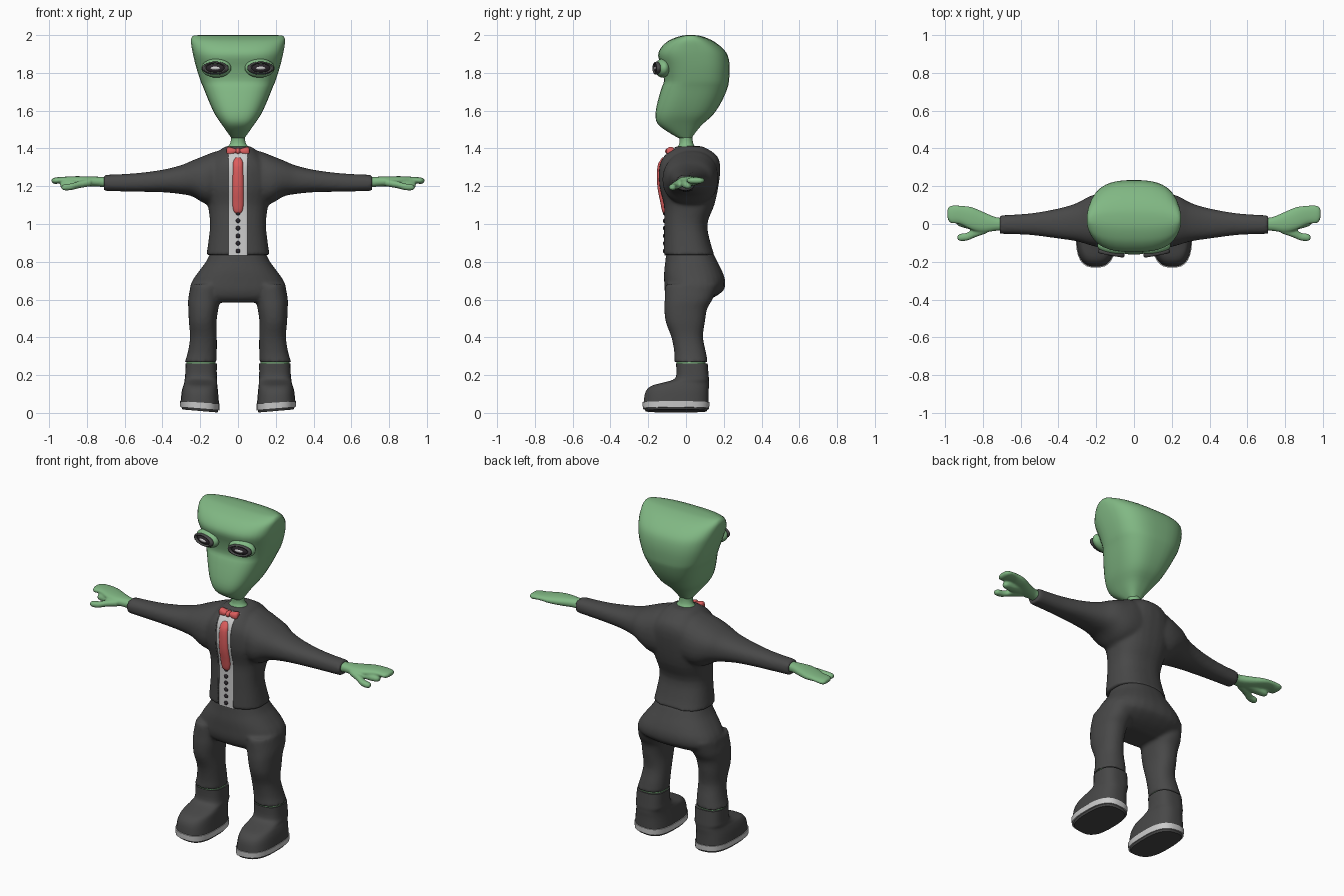
import bpy, bmesh, math
from mathutils import Vector, Matrix


def material(name, rgb):
    m = bpy.data.materials.new(name)
    m.diffuse_color = (*rgb, 1)
    return m


GREEN = material("green_skin", (0.22, 0.48, 0.23))
DARK = material("dark_cloth", (0.065, 0.065, 0.065))
BLACK = material("black", (0.025, 0.02, 0.025))
RED = material("red_cloth", (0.72, 0.11, 0.11))


def catmull(rings, steps):
    """Smoothly interpolate between neighbouring section rows."""
    out = []
    for i in range(len(rings) - 1):
        p0, p1, p2, p3 = (rings[max(0, min(len(rings) - 1, i + k))] for k in (-1, 0, 1, 2))
        for s in range(steps):
            t = s / steps
            out.append([0.5 * (2 * b + (c - a) * t + (2 * a - 5 * b + 4 * c - d) * t * t
                               + (3 * b - a - 3 * c + d) * t ** 3)
                        for a, b, c, d in zip(p0, p1, p2, p3)])
    return out + [rings[-1]]


def loft(bm, rings, axis="z", n=2.3, steps=3, segs=28, flip=1):
    """Superellipse sections. Row: position, a-min, a-max, b-min, b-max (or position, a-half, b-min, b-max)."""
    rings = [r if len(r) == 5 else (r[0], -r[1], r[1], r[2], r[3]) for r in rings]
    loops = []
    for t, a0, a1, b0, b1 in catmull(rings, steps):
        loop = []
        for k in range(segs):
            w = 2 * math.pi * (k + 0.5) / segs
            c, s = math.cos(w), math.sin(w)
            a = (a0 + a1) / 2 + (a1 - a0) / 2 * math.copysign(abs(c) ** (2 / n), c)
            b = (b0 + b1) / 2 + (b1 - b0) / 2 * math.copysign(abs(s) ** (2 / n), s)
            x, y, z = (a, b, t) if axis == "z" else (t, a, b)
            loop.append(bm.verts.new((x * flip, y, z)))
        loops.append(loop)
    for p, q in zip(loops, loops[1:]):
        for k in range(segs):
            j = (k + 1) % segs
            bm.faces.new((p[k], p[j], q[j], q[k]))
    bm.faces.new(loops[0])
    bm.faces.new(loops[-1])


def finish(name, bm, mat=None, mirror=False, angle=50):
    bmesh.ops.recalc_face_normals(bm, faces=bm.faces)
    me = bpy.data.meshes.new(name)
    bm.to_mesh(me)
    bm.free()
    ob = bpy.data.objects.new(name, me)
    bpy.context.collection.objects.link(ob)
    if mat:
        me.materials.append(mat)
    bpy.ops.object.select_all(action="DESELECT")
    ob.select_set(True)
    bpy.context.view_layer.objects.active = ob
    bpy.ops.object.shade_smooth_by_angle(angle=math.radians(angle))
    if mirror:
        ob.modifiers.new("mirror", "MIRROR")
    return ob


def part(name, rings, mat=None, mirror=False, shear=0, **kw):
    bm = bmesh.new()
    loft(bm, rings, **kw)
    for v in bm.verts:
        v.co.z += shear * (v.co.x - 0.2) * max(0, 1 - v.co.z / 0.2)
    return finish(name, bm, mat, mirror)


def ball(name, loc, size, mat=None, mirror=False, turn=0):
    bm = bmesh.new()
    bmesh.ops.create_uvsphere(bm, u_segments=24, v_segments=14, radius=1, matrix=Matrix.Translation(loc)
                              @ Matrix.Rotation(turn, 4, "Z") @ Matrix.Diagonal((*size, 1)))
    return finish(name, bm, mat, mirror)


def blend(ob, voxel=0.01, smooth=5):
    """Fuse overlapping lofts into one soft skin."""
    r = ob.modifiers.new("fuse", "REMESH")
    r.mode, r.voxel_size, r.use_smooth_shade = "VOXEL", voxel, True
    s = ob.modifiers.new("soften", "SMOOTH")
    s.factor, s.iterations = 0.5, smooth


# Head and neck
part("head", [(1.455, .035, -.04, .03), (1.49, .06, -.10, .055), (1.53, .088, -.15, .09),
              (1.58, .122, -.162, .145), (1.65, .155, -.15, .19), (1.72, .183, -.13, .22),
              (1.76, .2, -.117, .228), (1.83, .222, -.13, .232), (1.89, .237, -.148, .222),
              (1.93, .245, -.135, .195), (1.965, .25, -.10, .15), (1.985, .247, -.06, .11),
              (1.997, .235, -.02, .07), (2.0, .2, .01, .04)], GREEN, n=2.8, segs=36)
part("neck", [(1.36, .08, -.075, .08), (1.4, .062, -.05, .055), (1.43, .04, -.035, .037),
              (1.48, .038, -.04, .035)], GREEN, n=2)

# Eyes: raised socket, dark rim, eyeball
EYE, TURN = Vector((.115, -.125, 1.825)), .18
ball("eye_socket", EYE, (.08, .038, .05), GREEN, True, TURN)
bm = bmesh.new()
rim = []
for i in range(32):
    u = 2 * math.pi * i / 32
    for j in range(8):
        v = 2 * math.pi * j / 8
        r = 1 + .2 * math.cos(v)
        rim.append(bm.verts.new((.06 * r * math.cos(u), .012 * math.sin(v), .029 * r * math.sin(u))))
for i in range(32):
    for j in range(8):
        a, b = i * 8, (i + 1) % 32 * 8
        bm.faces.new([rim[k] for k in (a + j, b + j, b + (j + 1) % 8, a + (j + 1) % 8)])
bm.transform(Matrix.Translation(EYE + Vector((.005, -.03, 0))) @ Matrix.Rotation(TURN, 4, "Z"))
finish("eye_rim", bm, DARK, True)
ball("eyeball", EYE + Vector((.005, -.024, 0)), (.055, .018, .026), BLACK, True, TURN)
ball("eye_glint", EYE + Vector((.005, -.034, 0)), (.03, .011, .011), None, True, TURN)

# Jacket: body and both sleeves fused, with an open front
bm = bmesh.new()
loft(bm, [(.835, .168, -.122, .152), (.9, .158, -.12, .13), (1.0, .148, -.119, .113),
          (1.1, .16, -.12, .15), (1.2, .185, -.143, .172), (1.3, .17, -.145, .182),
          (1.36, .125, -.122, .165), (1.4, .085, -.07, .11), (1.412, .06, -.045, .08)], n=2.5)
for side in (1, -1):
    loft(bm, [(0, -.09, .16, 1.1, 1.38), (.1, -.11, .17, 1.1, 1.388), (.17, -.125, .165, 1.105, 1.365),
              (.24, -.11, .145, 1.145, 1.337), (.3, -.092, .112, 1.158, 1.312),
              (.4, -.077, .082, 1.168, 1.287), (.55, -.058, .056, 1.171, 1.268),
              (.71, -.052, .046, 1.175, 1.26)], axis="x", flip=side)
jacket = finish("jacket", bm, DARK)
blend(jacket)
cutter = part("front_opening_cutter", [(.78, .05, -.3, -.06), (1.48, .05, -.3, -.06)], n=30, steps=1)
cutter.hide_render = True
cutter.hide_viewport = True
cut = jacket.modifiers.new("open_front", "BOOLEAN")
cut.operation, cut.object, cut.solver = "DIFFERENCE", cutter, "EXACT"

# Shirt, buttons, tie and bow
part("shirt_front", [(.832, .052, -.114, -.03), (.9, .052, -.113, -.03), (1.0, .052, -.112, -.03),
                     (1.1, .052, -.114, -.03), (1.2, .052, -.136, -.03), (1.3, .052, -.138, -.03),
                     (1.36, .055, -.113, -.03), (1.395, .06, -.072, -.03)], n=10)
for z in (.857, .898, .937, .978, 1.017, 1.058):
    ball("shirt_button", (0, -.114, z), (.012, .008, .012), BLACK)
part("tie", [(1.055, .01, -.118, -.1), (1.07, .024, -.127, -.1), (1.12, .03, -.137, -.1),
             (1.2, .03, -.152, -.11), (1.3, .028, -.152, -.11), (1.335, .025, -.138, -.1),
             (1.352, .012, -.125, -.1)], RED)
part("bow_tie", [(-.06, -.095, -.07, 1.37, 1.4), (-.052, -.102, -.06, 1.36, 1.408),
                 (-.03, -.105, -.06, 1.366, 1.404), (0, -.098, -.065, 1.375, 1.396),
                 (.03, -.105, -.06, 1.366, 1.404), (.052, -.102, -.06, 1.36, 1.408),
                 (.06, -.095, -.07, 1.37, 1.4)], RED, axis="x")
ball("bow_knot", (0, -.085, 1.385), (.015, .026, .018), RED)

# Hands: palm with fingers, index finger and thumb fused
bm = bmesh.new()
for side in (1, -1):
    loft(bm, [(.68, -.035, .033, 1.19, 1.248), (.73, -.036, .036, 1.197, 1.25),
              (.8, -.045, .065, 1.2, 1.252), (.86, -.03, .09, 1.208, 1.253), (.92, .0, .097, 1.217, 1.25),
              (.97, .005, .097, 1.212, 1.246), (.987, .03, .08, 1.222, 1.238)], axis="x", flip=side)
    loft(bm, [(.78, -.05, .0, 1.2, 1.24), (.84, -.07, -.015, 1.19, 1.228), (.88, -.087, -.045, 1.18, 1.215),
              (.92, -.09, -.052, 1.178, 1.21), (.935, -.08, -.062, 1.186, 1.202)], axis="x", flip=side)
    loft(bm, [(.8, -.04, .03, 1.2, 1.235), (.88, -.025, .03, 1.19, 1.23), (.925, -.012, .03, 1.187, 1.222),
              (.94, .0, .02, 1.195, 1.212)], axis="x", flip=side)
blend(finish("hands", bm, GREEN), .006, 3)

# Trousers: hips and both legs fused
bm = bmesh.new()
loft(bm, [(.85, .146, -.105, .143), (.8, .17, -.11, .167), (.75, .207, -.116, .192),
          (.7, .242, -.116, .208), (.65, .256, -.114, .2), (.61, .24, -.1, .145),
          (.585, .2, -.07, .08)], n=2.4)
for side in (1, -1):
    loft(bm, [(.68, .09, .25, -.11, .17), (.6, .095, .264, -.113, .14), (.55, .104, .263, -.115, .112),
              (.48, .114, .26, -.107, .1), (.4, .112, .254, -.077, .09), (.32, .112, .266, -.062, .106),
              (.268, .113, .282, -.062, .116)], flip=side)
blend(finish("trousers", bm, DARK))

# Ankles, boots and soles
part("ankle", [(.22, .118, .275, -.05, .11), (.3, .12, .27, -.05, .1)], GREEN, True, steps=1)
part("boot", [(.262, .112, .277, -.053, .115), (.2, .112, .28, -.052, .12), (.175, .11, .283, -.07, .122),
              (.158, .11, .285, -.13, .122), (.142, .108, .29, -.185, .122), (.11, .105, .298, -.215, .12),
              (.055, .1, .304, -.225, .12)], DARK, True, shear=.09, n=2.8)
part("boot_sole", [(.055, .096, .308, -.231, .125), (.022, .098, .306, -.229, .123)],
     None, True, shear=.09, n=2.8, steps=1)
part("sole_tread", [(.024, .103, .3, -.222, .117), (.01, .108, .295, -.215, .11)],
     DARK, True, shear=.09, n=2.8, steps=1)
